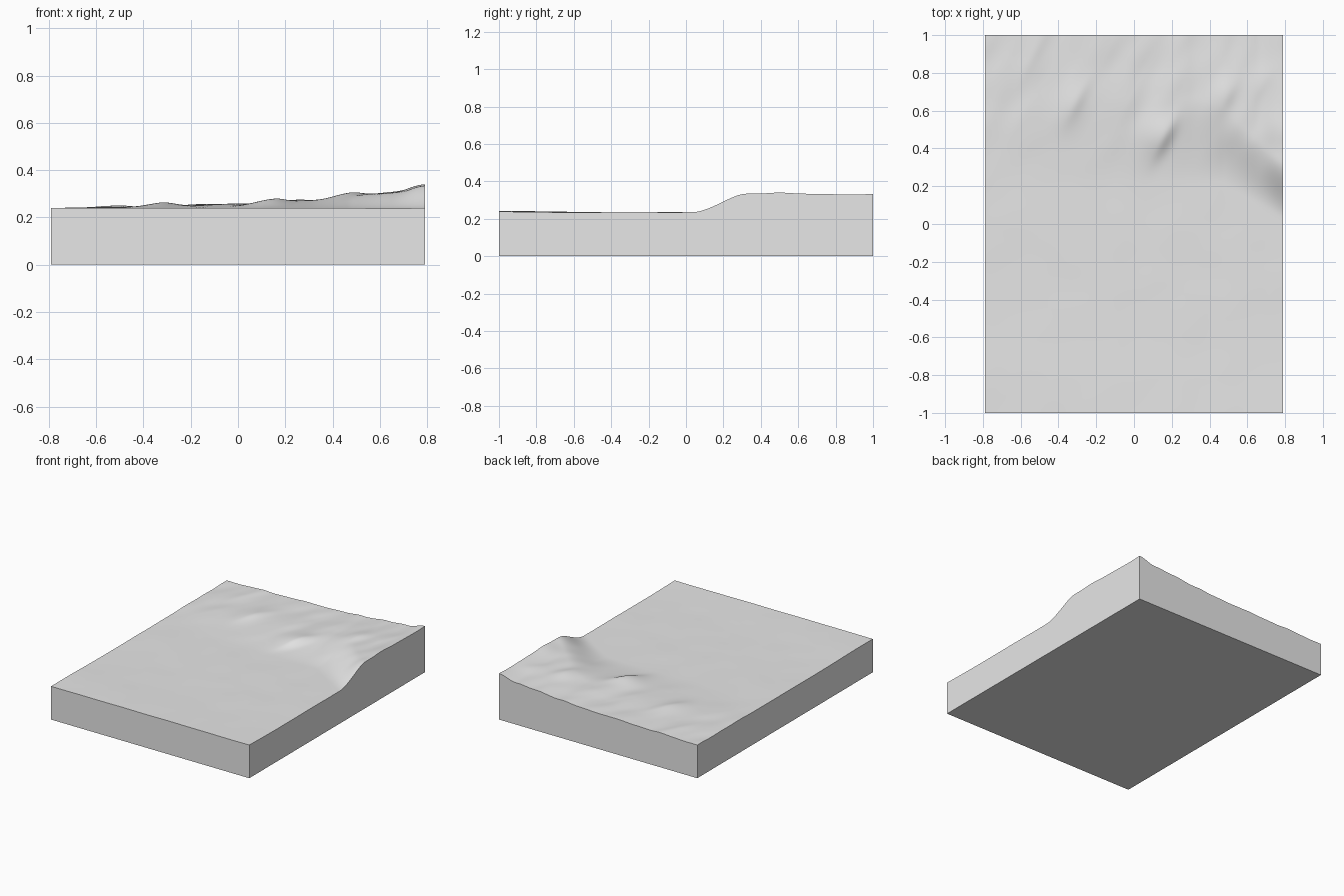
import bpy, bmesh, math
from mathutils import Vector, noise

cube = bpy.data.objects.get("Cube")
if cube:
    bpy.data.objects.remove(cube, do_unlink=True)

HALF_X, HALF_Y, PLAIN = 0.79, 1.0, 0.235

# Rise of the upland above the plain, as (x, height)
UPLAND = [(-0.8, 0.002), (-0.5, 0.01), (-0.3, 0.014), (0, 0.021),
          (0.3, 0.037), (0.5, 0.06), (0.65, 0.066), (0.8, 0.098)]

# Ridges, as (x, y, height, length, steep width, gentle width)
RIDGES = [(0.15, 0.46, 0.028, 0.12, 0.045, 0.10),
          (-0.31, 0.66, 0.015, 0.13, 0.045, 0.10),
          (-0.54, 0.90, 0.007, 0.15, 0.04, 0.09),
          (0.49, 0.68, 0.008, 0.09, 0.04, 0.09),
          (0.67, 0.74, 0.008, 0.10, 0.04, 0.07),
          (0.78, 0.50, 0.009, 0.10, 0.05, 0.09)]


def smooth(t):
    t = min(max(t, 0.0), 1.0)
    return t * t * (3 - 2 * t)


def upland(x):
    for (x0, h0), (x1, h1) in zip(UPLAND, UPLAND[1:]):
        if x <= x1:
            return h0 + (h1 - h0) * smooth((x - x0) / (x1 - x0))
    return UPLAND[-1][1]


def ridge(x, y, cx, cy, height, length, steep, gentle):
    # Ridge lines run toward the back left, steep on their outer side
    a = math.radians(62)
    along = (x - cx) * math.cos(a) + (y - cy) * math.sin(a)
    across = (x - cx) * math.sin(a) - (y - cy) * math.cos(a)
    width = steep if across > 0 else gentle
    return height * math.exp(-(along / length) ** 2 - (across / width) ** 2)


def ground(x, y):
    start = min(0.03 + (HALF_X - x) * 0.6, 0.22)
    rise = smooth((y - start) / (0.3 + 0.15 * smooth((HALF_X - x) * 2)))
    z = PLAIN + upland(x) * rise
    z += sum(ridge(x, y, *r) for r in RIDGES)
    # Fine erosion on the hills and a faint swell along the front
    u, v = x * 0.88 - y * 0.47, x * 0.47 + y * 0.88
    z += 0.006 * rise * noise.noise(Vector((u * 9, v * 4, 0.3)))
    z += 0.0015 * noise.noise(Vector((u * 5, v * 5, 1.7)))
    z += 0.005 * smooth((-0.55 - 0.2 * x - y) / 0.45)
    return z


# Terrain surface
bm = bmesh.new()
bmesh.ops.create_grid(bm, x_segments=110, y_segments=140, size=1)
for v in bm.verts:
    v.co.x *= HALF_X
    v.co.y *= HALF_Y
    v.co.z = ground(v.co.x, v.co.y)

# Side walls and flat underside
rim = [e for e in bm.edges if e.is_boundary]
skirt = bmesh.ops.extrude_edge_only(bm, edges=rim)["geom"]
for v in skirt:
    if isinstance(v, bmesh.types.BMVert):
        v.co.z = 0
bmesh.ops.contextual_create(bm, geom=[e for e in bm.edges if e.is_boundary])
bmesh.ops.recalc_face_normals(bm, faces=bm.faces)

mesh = bpy.data.meshes.new("terrain_block")
bm.to_mesh(mesh)
bm.free()
block = bpy.data.objects.new("terrain_block", mesh)
bpy.context.collection.objects.link(block)

# Plain grey finish
grey = bpy.data.materials.new("plain_grey")
grey.use_nodes = True
colour = (0.8, 0.8, 0.8, 1)
grey.diffuse_color = colour
grey.node_tree.nodes["Principled BSDF"].inputs["Base Color"].default_value = colour
mesh.materials.append(grey)

bpy.ops.object.select_all(action="DESELECT")
block.select_set(True)
bpy.context.view_layer.objects.active = block
bpy.ops.object.shade_smooth_by_angle(angle=math.radians(40))
